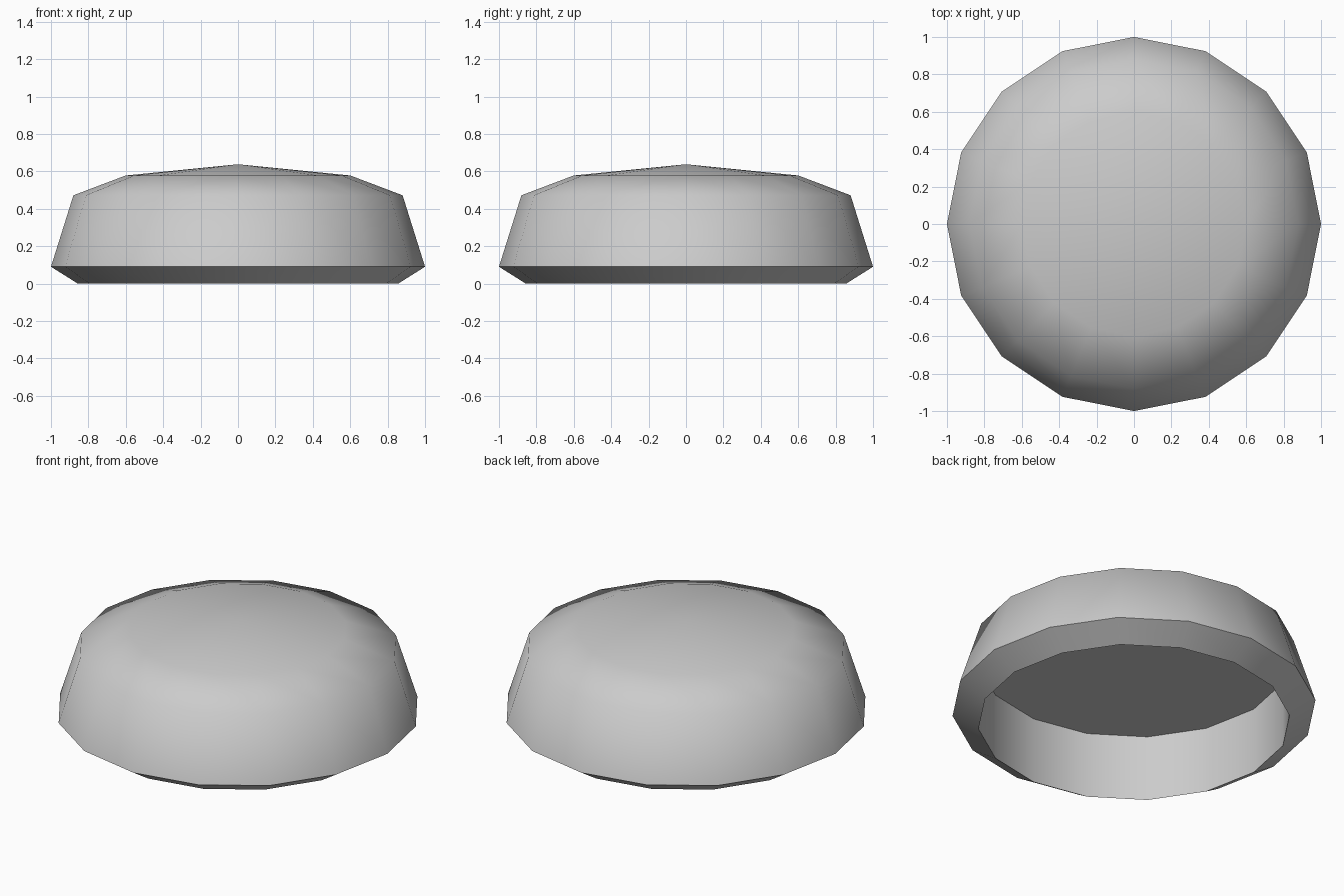
import bpy
import bmesh
from math import cos, sin, tau, radians

SIDES = 16

cube = bpy.data.objects.get("Cube")
if cube:
    bpy.data.objects.remove(cube, do_unlink=True)

grey = bpy.data.materials.new("light grey")
grey.use_nodes = True
colour = (0.6, 0.6, 0.6, 1)
grey.diffuse_color = colour
grey.node_tree.nodes["Principled BSDF"].inputs["Base Color"].default_value = colour

# Cap profile (radius, height): crown, shoulder, side, chamfered rim, inner wall
profile = [(0.6, 0.578), (0.88, 0.472), (1, 0.09), (0.857, 0), (0.857, 0.4)]

bm = bmesh.new()
rings = [[bm.verts.new((r * cos(tau * i / SIDES), r * sin(tau * i / SIDES), z))
          for i in range(SIDES)] for r, z in profile]

# Walls between neighbouring rings
for upper, lower in zip(rings, rings[1:]):
    for i in range(SIDES):
        j = (i + 1) % SIDES
        bm.faces.new((upper[i], lower[i], lower[j], upper[j]))

# Crown fan up to the peak
peak = bm.verts.new((0, 0, 0.638))
for i in range(SIDES):
    bm.faces.new((peak, rings[0][i], rings[0][(i + 1) % SIDES]))

# Flat ceiling of the hollow underside
bm.faces.new(rings[-1])
bmesh.ops.recalc_face_normals(bm, faces=bm.faces[:])

mesh = bpy.data.meshes.new("domed_cap")
bm.to_mesh(mesh)
bm.free()
mesh.materials.append(grey)
cap = bpy.data.objects.new("domed_cap", mesh)
bpy.context.collection.objects.link(cap)

# Smooth dome and walls, crisp rim edges
bpy.ops.object.select_all(action="DESELECT")
cap.select_set(True)
bpy.context.view_layer.objects.active = cap
bpy.ops.object.shade_smooth_by_angle(angle=radians(60))
